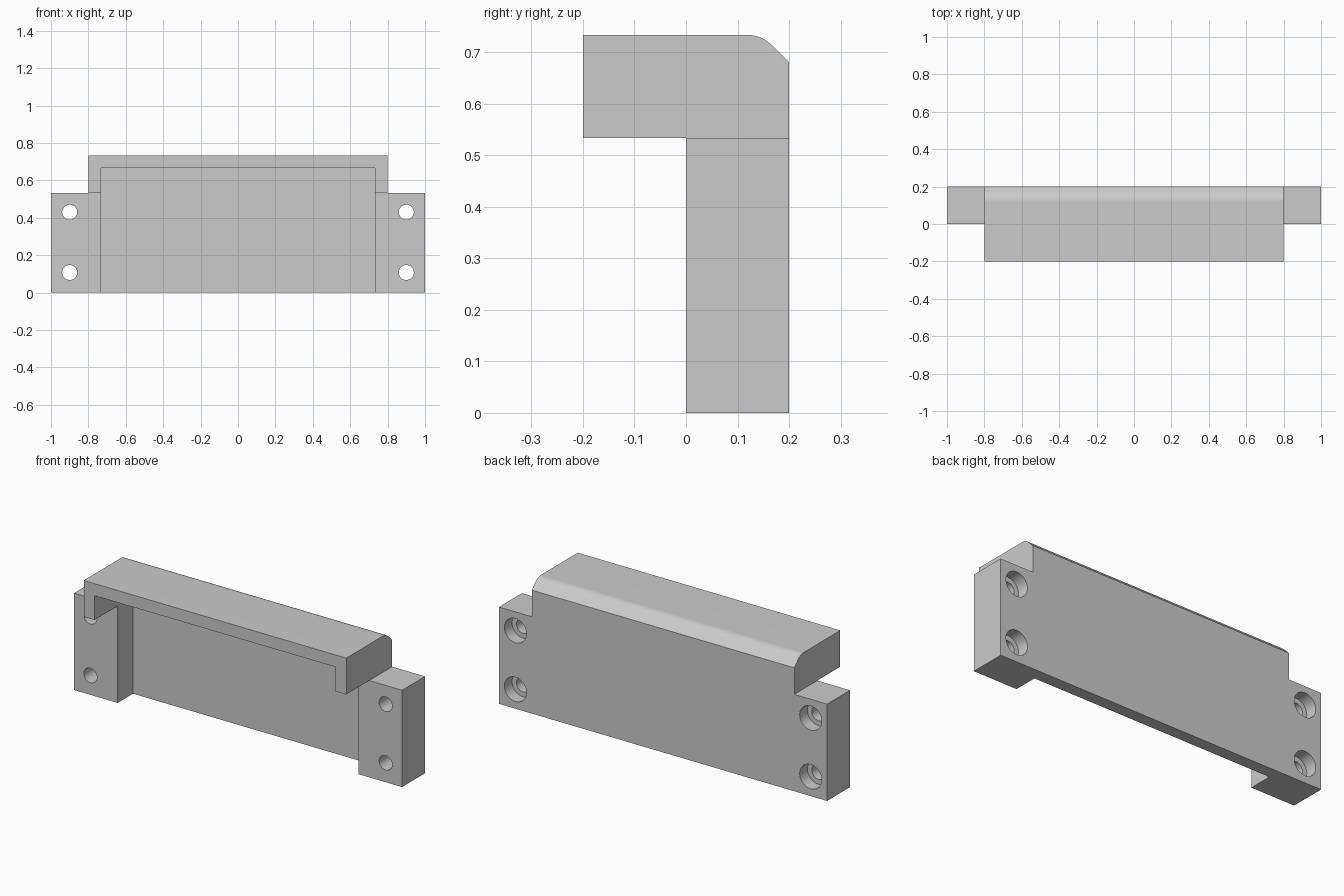
import bpy, bmesh, math
from mathutils import Matrix, Vector

default = bpy.data.objects.get("Cube")
if default:
    bpy.data.objects.remove(default, do_unlink=True)

# Main sizes
WALL = 1 / 15
EAR_TOP, TOP = 8 * WALL, 11 * WALL
DEPTH, HOOD_X = 0.2, 0.8

grey = bpy.data.materials.new("plain grey")
grey.use_nodes = True
colour = (0.6, 0.6, 0.6, 1)
grey.diffuse_color = colour
grey.node_tree.nodes["Principled BSDF"].inputs["Base Color"].default_value = colour


def add_object(name, bm):
    bmesh.ops.recalc_face_normals(bm, faces=bm.faces)
    mesh = bpy.data.meshes.new(name)
    bm.to_mesh(mesh)
    bm.free()
    mesh.materials.append(grey)
    obj = bpy.data.objects.new(name, mesh)
    bpy.context.collection.objects.link(obj)
    return obj


def box(name, low, high):
    low, high = Vector(low), Vector(high)
    bm = bmesh.new()
    bmesh.ops.create_cube(bm, size=1)
    bmesh.ops.scale(bm, vec=high - low, verts=bm.verts)
    bmesh.ops.translate(bm, vec=(low + high) / 2, verts=bm.verts)
    return add_object(name, bm)


def side_profile(name, points, half_width):
    bm = bmesh.new()
    face = bm.faces.new([bm.verts.new((-half_width, y, z)) for y, z in points])
    extruded = bmesh.ops.extrude_face_region(bm, geom=[face])["geom"]
    verts = [v for v in extruded if isinstance(v, bmesh.types.BMVert)]
    bmesh.ops.translate(bm, vec=(2 * half_width, 0, 0), verts=verts)
    return add_object(name, bm)


def bore(name, x, z, radius, y0, y1):
    bm = bmesh.new()
    turn = Matrix.Translation((x, (y0 + y1) / 2, z)) @ Matrix.Rotation(math.pi / 2, 4, "X")
    bmesh.ops.create_cone(bm, cap_ends=True, segments=40, radius1=radius,
                          radius2=radius, depth=y1 - y0, matrix=turn)
    return add_object(name, bm)


def combine(target, other, operation):
    mod = target.modifiers.new(operation.title(), "BOOLEAN")
    mod.operation, mod.solver, mod.object = operation, "EXACT", other
    bpy.context.view_layer.update()
    result = bpy.data.meshes.new_from_object(
        target.evaluated_get(bpy.context.evaluated_depsgraph_get()))
    target.modifiers.clear()
    target.data = result
    bpy.data.objects.remove(other, do_unlink=True)


# Back plate with mounting ears
housing = box("mounting_housing", (-1, 0, 0), (1, DEPTH, EAR_TOP))

# Overhanging hood: chamfered rear edge blended into the top by an arc
chamfer = 0.8 * WALL
start = DEPTH - chamfer - WALL * math.tan(math.pi / 8)
arc = []
for i in range(13):
    a = math.pi / 4 * i / 12
    arc.append((start + WALL * math.sin(a), TOP - WALL * (1 - math.cos(a))))
outline = [(-DEPTH, EAR_TOP), (-DEPTH, TOP)] + arc
outline += [(DEPTH, TOP - chamfer), (DEPTH, EAR_TOP)]
combine(housing, side_profile("hood", outline, HOOD_X), "UNION")

# Recess open at the front and bottom
inner = HOOD_X - WALL
combine(housing, box("recess", (-inner, -0.5, -0.5),
                     (inner, DEPTH - WALL, TOP - WALL)), "DIFFERENCE")

# Counterbored screw holes in the ears
for x in (-0.9, 0.9):
    for z in (0.107, 0.43):
        combine(housing, bore("screw_hole", x, z, 0.04, -0.05, 0.25), "DIFFERENCE")
        combine(housing, bore("counterbore", x, z, 0.067, DEPTH - WALL, 0.25), "DIFFERENCE")

# Smooth the arc and bores, keep the edges sharp
bpy.ops.object.select_all(action="DESELECT")
housing.select_set(True)
bpy.context.view_layer.objects.active = housing
bpy.ops.object.shade_smooth_by_angle(angle=math.radians(30))
